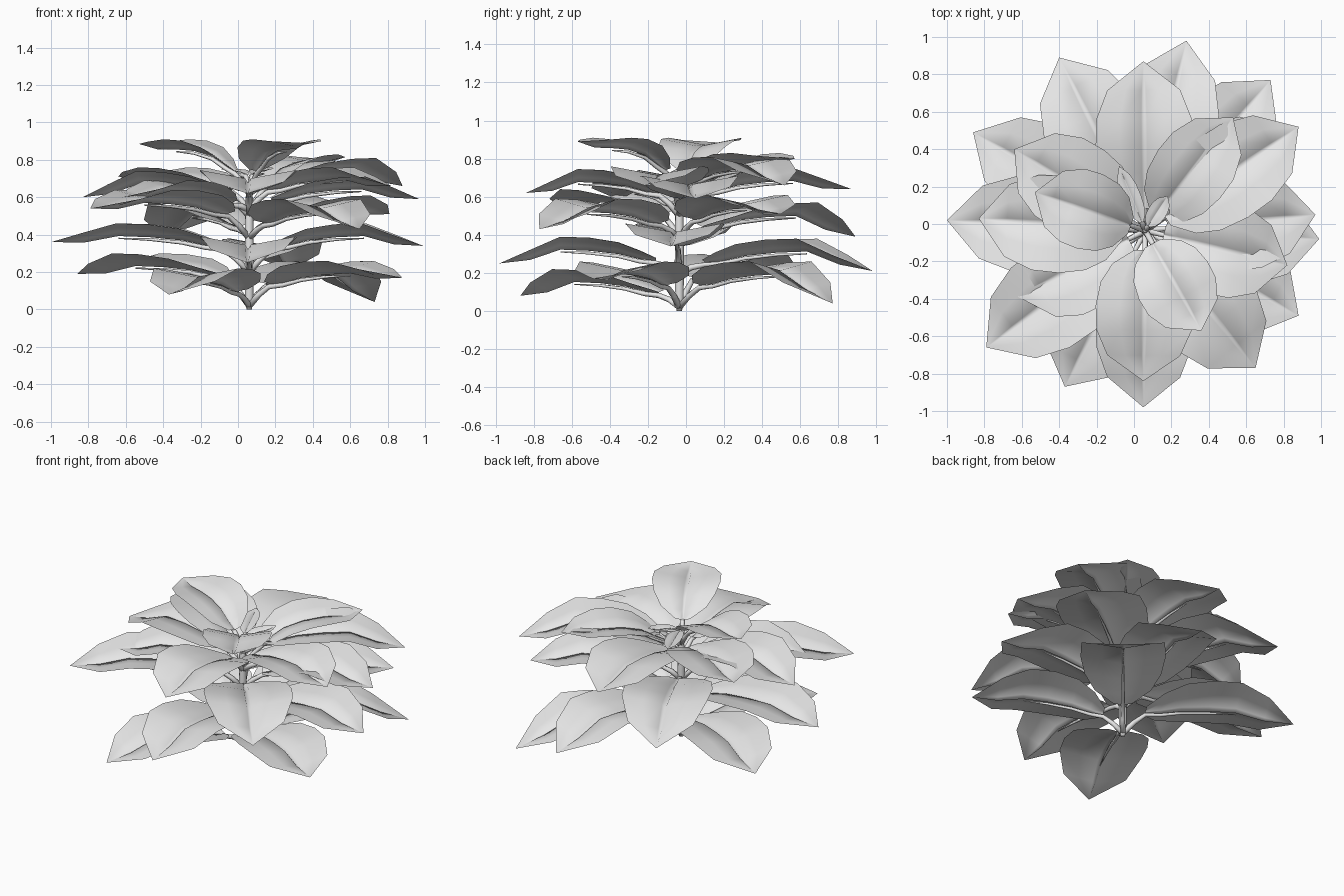
import bpy, bmesh, math
from mathutils import Vector

if "Cube" in bpy.data.objects:
    bpy.data.objects.remove(bpy.data.objects["Cube"])

STEM = Vector((0.06, -0.035, 0))

mat = bpy.data.materials.new("pale grey")
mat.diffuse_color = (0.8, 0.8, 0.8, 1)
mat.use_nodes = True
mat.node_tree.nodes["Principled BSDF"].inputs["Base Color"].default_value = mat.diffuse_color


def finish(name, bm):
    me = bpy.data.meshes.new(name)
    bm.to_mesh(me)
    bm.free()
    me.materials.append(mat)
    for p in me.polygons:
        p.use_smooth = True
    ob = bpy.data.objects.new(name, me)
    bpy.context.collection.objects.link(ob)
    return ob


def tube(bm, pts, radii, sides=6):
    """Tapered tube through the points."""
    rings = []
    for i, p in enumerate(pts):
        d = (pts[min(i + 1, len(pts) - 1)] - pts[max(i - 1, 0)]).normalized()
        a = d.cross(Vector((0.31, 0.95, 0.02))).normalized()
        b = d.cross(a)
        rings.append([bm.verts.new(p + radii[i] * (math.cos(k * math.tau / sides) * a
                     + math.sin(k * math.tau / sides) * b)) for k in range(sides)])
    for r, s in zip(rings, rings[1:]):
        for k in range(sides):
            bm.faces.new((r[k], r[(k + 1) % sides], s[(k + 1) % sides], s[k]))
    bm.faces.new(rings[0][::-1])
    bm.faces.new(rings[-1])


# rows along the blade: distance fraction, width fraction, drop below peak
ROWS = ((0.13, 0.22, 0.115), (0.22, 0.66, 0.075), (0.34, 0.90, 0.03), (0.50, 1.0, 0.005),
        (0.66, 0.98, 0.0), (0.83, 0.75, None), (1.0, 0.0, None))


def leaf(name, tip, peak, z0, width, steep):
    tip = Vector(tip)
    flat = Vector((tip.x - STEM.x, tip.y - STEM.y, 0))
    side = Vector((-flat.y, flat.x, 0)).normalized()
    size = width / 0.27
    bm = bmesh.new()
    rows, mids = [], []
    for t, wf, drop in ROWS:
        if t == 1:
            z = tip.z
        elif drop is None:
            z = peak + 0.5 * (tip.z - peak)
        else:
            z = peak - drop * size * steep
        c = STEM + flat * t + Vector((0, 0, z))
        fold = 0.055 * wf * size
        mids.append(c - Vector((0, 0, fold * 1.3 + 0.012)))
        if wf == 0:
            rows.append([bm.verts.new(c)])
            continue
        # folded cross-section with a midrib groove
        row = []
        for u, h in ((-1, 0), (-0.5, 0.45), (-0.06, 0.85), (0, 1.3), (0.06, 0.85), (0.5, 0.45), (1, 0)):
            row.append(bm.verts.new(c + side * u * wf * width - Vector((0, 0, fold * h))))
        rows.append(row)
    for r, s in zip(rows, rows[1:]):
        for k in range(6):
            if len(s) == 1:
                bm.faces.new((r[k + 1], r[k], s[0]))
            else:
                bm.faces.new((r[k + 1], r[k], s[k], s[k + 1]))
    bmesh.ops.recalc_face_normals(bm, faces=bm.faces)
    if sum(f.normal.z for f in bm.faces) < 0:
        bmesh.ops.reverse_faces(bm, faces=bm.faces)
    # leaf stalk running on as the midrib under the blade
    start = STEM + Vector((0, 0, z0))
    bend = start.lerp(mids[0], 0.5) + Vector((0, 0, 0.01 * size))
    tube(bm, [start, bend] + mids[:5], [0.018, 0.016, 0.014, 0.012, 0.010, 0.008, 0.003])
    finish(name, bm)


# tiers: stalk origin height, leaf half width, base steepness, leaves (tip x, y, z, peak height)
TIERS = (
    ("bottom", 0.02, 0.26, 1, ((0.73, 0.77, 0.04, 0.26), (-0.86, 0.49, 0.19, 0.30),
                               (-0.37, -0.87, 0.08, 0.22), (0.88, -0.49, 0.17, 0.26))),
    ("low", 0.2, 0.26, 1, ((0.99, -0.08, 0.34, 0.46), (0.28, 0.98, 0.21, 0.38),
                           (-1.0, 0.02, 0.36, 0.46), (0.05, -0.98, 0.25, 0.39))),
    ("middle", 0.38, 0.27, 1, ((-0.40, 0.89, 0.39, 0.57), (0.65, -0.77, 0.43, 0.59),
                               (-0.79, -0.66, 0.54, 0.64), (0.81, 0.50, 0.51, 0.61))),
    ("upper", 0.5, 0.26, 1, ((0.97, 0.05, 0.59, 0.71), (0.05, 0.87, 0.64, 0.75),
                             (-0.83, 0.03, 0.60, 0.74), (0.05, -0.84, 0.62, 0.745))),
    ("high", 0.53, 0.25, 1, ((0.88, 0.52, 0.66, 0.81), (-0.64, 0.40, 0.71, 0.76),
                             (-0.62, -0.39, 0.60, 0.69), (0.82, -0.22, 0.66, 0.76))),
    ("crown", 0.62, 0.21, 1.8, ((0.53, 0.57, 0.80, 0.83), (0.36, -0.57, 0.89, 0.91),
                                (-0.53, 0.17, 0.885, 0.91))),
    ("bud", 0.64, 0.05, 1, ((-0.08, 0.31, 0.75, 0.75), (0.18, 0.15, 0.76, 0.75))),
)
for tier, z0, width, steep, leaves in TIERS:
    for i, (x, y, z, peak) in enumerate(leaves):
        leaf(f"{tier}_leaf_{i + 1}", (x, y, z), peak, z0, width, steep)

# central stem
bm = bmesh.new()
heights = (0, 0.06, 0.25, 0.45, 0.6, 0.68)
tube(bm, [STEM + Vector((0, 0, z)) for z in heights], [0.015, 0.024, 0.025, 0.024, 0.02, 0.012], 8)
finish("stem", bm)
